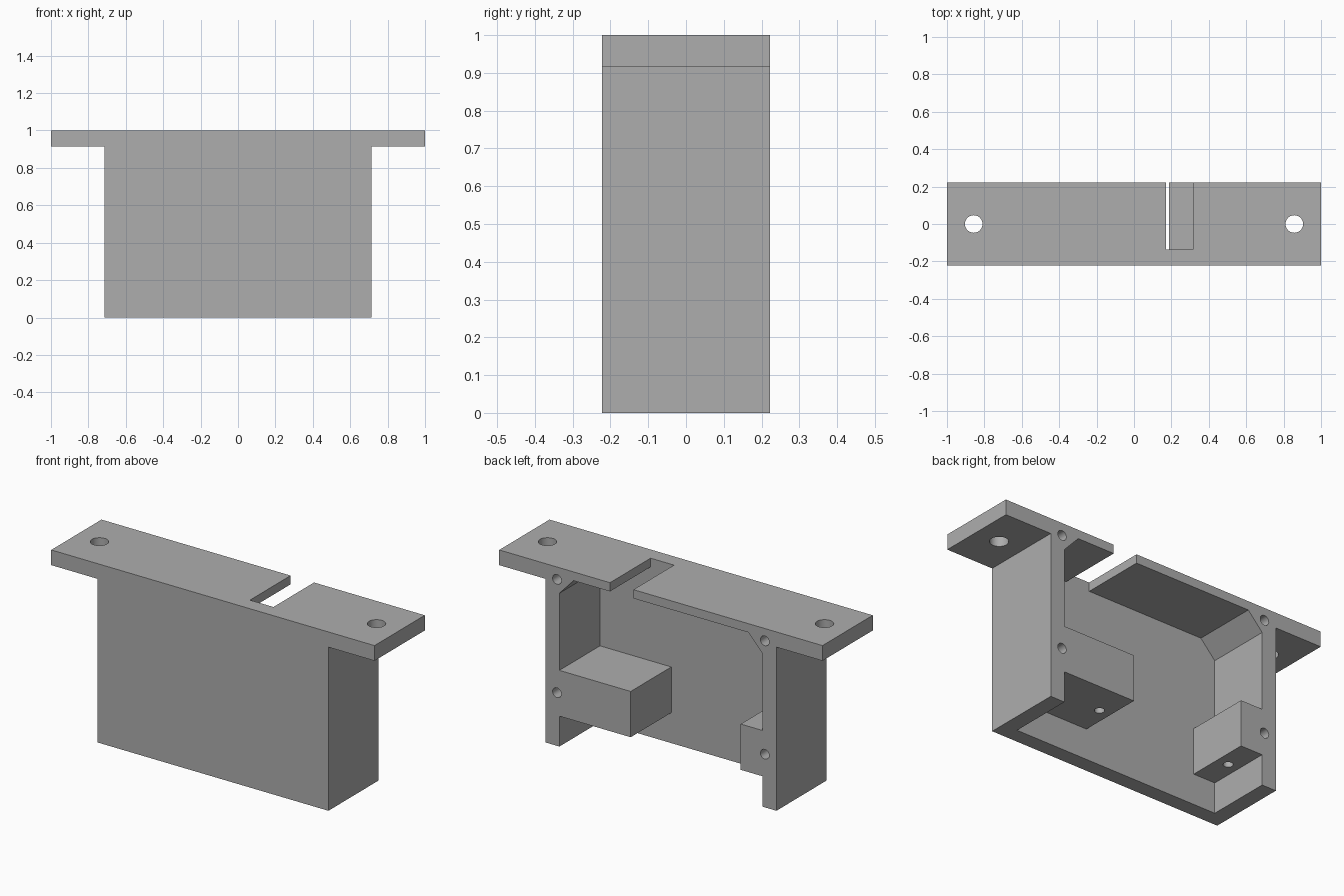
import bpy, bmesh
from mathutils import Matrix

if "Cube" in bpy.data.objects:
    bpy.data.objects.remove(bpy.data.objects["Cube"])

HALF_Y = 0.222      # half depth of the bracket
PLATE_Y = -0.137    # inner surface of the front plate
OUT = 0.4           # cutters run past the surface to here


def finish(name, bm):
    bmesh.ops.recalc_face_normals(bm, faces=bm.faces)
    mesh = bpy.data.meshes.new(name)
    bm.to_mesh(mesh)
    bm.free()
    obj = bpy.data.objects.new(name, mesh)
    bpy.context.collection.objects.link(obj)
    return obj


def extrude_profile(name, points, y0, y1):
    """Solid from an (x, z) outline, running from y0 to y1."""
    bm = bmesh.new()
    face = bm.faces.new([bm.verts.new((x, y0, z)) for x, z in points])
    new = bmesh.ops.extrude_face_region(bm, geom=[face])["geom"]
    verts = [v for v in new if isinstance(v, bmesh.types.BMVert)]
    bmesh.ops.translate(bm, verts=verts, vec=(0, y1 - y0, 0))
    return finish(name, bm)


def drill(name, centre, radius, length, axis):
    """Round cutter centred on a point, along Y or Z."""
    turn = Matrix.Rotation(1.5707963, 4, "X") if axis == "Y" else Matrix()
    bm = bmesh.new()
    bmesh.ops.create_cone(bm, cap_ends=True, segments=32, radius1=radius,
                          radius2=radius, depth=length,
                          matrix=Matrix.Translation(centre) @ turn)
    return finish(name, bm)


def cut(target, cutter):
    mod = target.modifiers.new("cut", "BOOLEAN")
    mod.operation = "DIFFERENCE"
    mod.solver = "EXACT"
    mod.object = cutter
    bpy.context.view_layer.objects.active = target
    bpy.ops.object.modifier_apply(modifier=mod.name)
    bpy.data.objects.remove(cutter)


# Body with mounting flanges
half = [(0.715, 0), (0.715, 0.915), (1, 0.915), (1, 1)]
outline = half + [(-x, z) for x, z in reversed(half)]
bracket = extrude_profile("mounting_bracket", outline, -HALF_Y, HALF_Y)

# Cavity, open at back and bottom, leaving a chamfered roof and two side blocks
WALL, LOW, HIGH = 0.628, 0.17, 0.426


def cavity_side(side, block_x):
    return [(side * WALL, -0.2), (side * WALL, LOW), (block_x, LOW),
            (block_x, HIGH), (side * WALL, HIGH), (side * WALL, 0.857),
            (side * 0.54, 0.951)]


cavity = cavity_side(-1, -0.494) + cavity_side(1, 0.187)[::-1]
cut(bracket, extrude_profile("cavity_cutter", cavity, PLATE_Y, OUT))

# Slot through the roof
slot = [(0.17, 0.93), (0.315, 0.93), (0.315, 1.2), (0.17, 1.2)]
cut(bracket, extrude_profile("slot_cutter", slot, PLATE_Y, OUT))

# Flange holes and blind screw holes in the back of the walls
for side in (-1, 1):
    cut(bracket, drill("flange_hole", (side * 0.857, 0, 0.95), 0.047, 0.4, "Z"))
    for z in (0.297, 0.931):
        cut(bracket, drill("wall_hole", (side * 0.643, HALF_Y, z), 0.027, 0.4, "Y"))

# Blind screw holes under the blocks
for x in (-0.563, 0.255):
    cut(bracket, drill("block_hole", (x, 0.042, LOW), 0.025, 0.3, "Z"))

# Colour and shading
grey = bpy.data.materials.new("plain_grey")
grey.use_nodes = True
colour = (0.42, 0.42, 0.42, 1)
grey.diffuse_color = colour
grey.node_tree.nodes["Principled BSDF"].inputs["Base Color"].default_value = colour
bracket.data.materials.clear()
bracket.data.materials.append(grey)
bpy.ops.object.select_all(action="DESELECT")
bracket.select_set(True)
bpy.context.view_layer.objects.active = bracket
bpy.ops.object.shade_smooth_by_angle()
